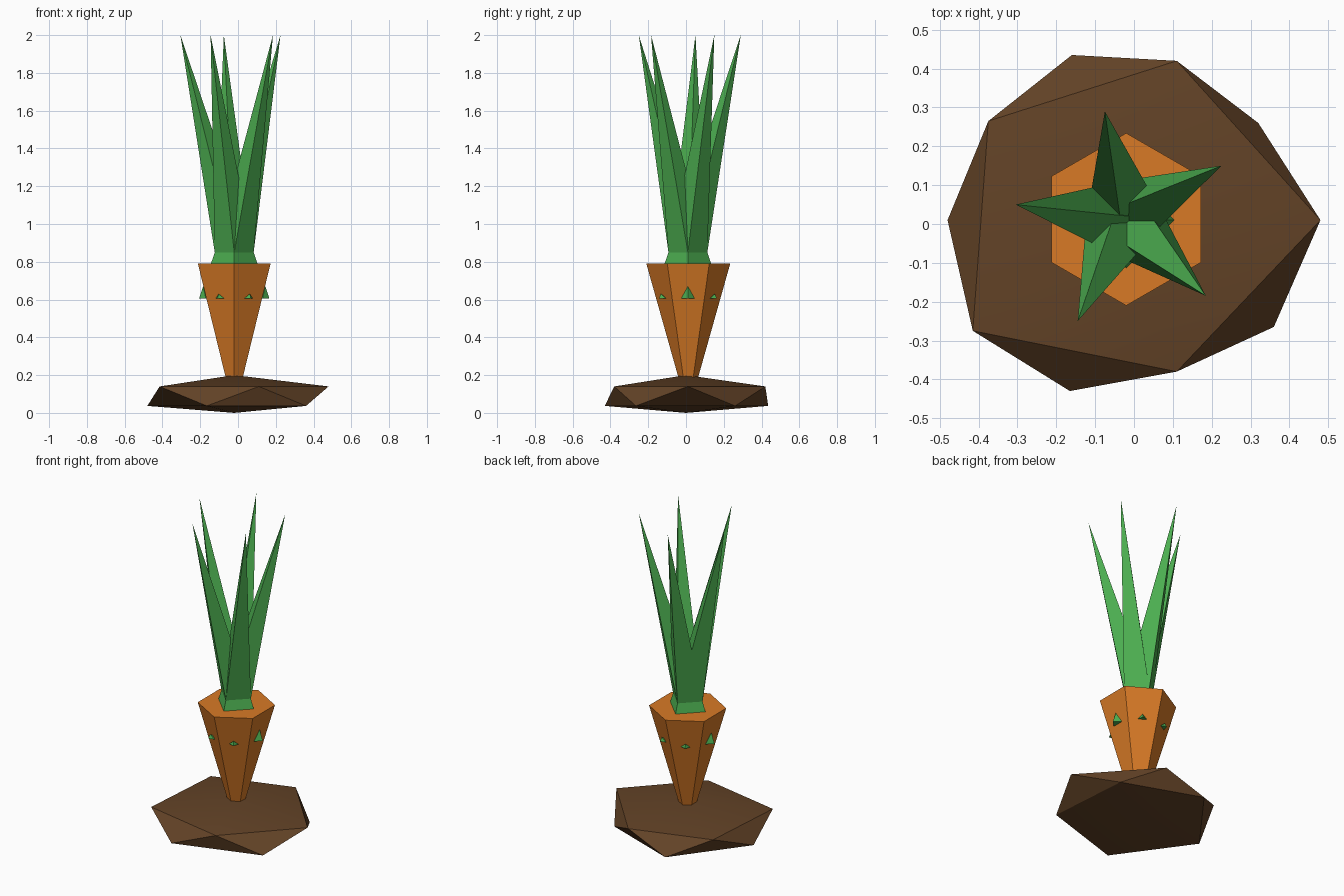
import bpy, bmesh
from math import cos, sin, pi, radians
from mathutils import Vector

cube = bpy.data.objects.get("Cube")
if cube:
    bpy.data.objects.remove(cube)

CX, CY = -0.02, 0.01   # axis of the root and leaves


def material(name, r, g, b):
    m = bpy.data.materials.new(name)
    m.use_nodes = True
    m.diffuse_color = (r, g, b, 1)
    m.node_tree.nodes["Principled BSDF"].inputs["Base Color"].default_value = (r, g, b, 1)
    return m


ORANGE = material("root_orange", 0.69, 0.195, 0.019)
GREEN = material("leaf_green", 0.072, 0.42, 0.08)
BROWN = material("soil_brown", 0.125, 0.056, 0.02)


def hull(name, points, mat):
    """Convex solid around the points, flat shaded."""
    bm = bmesh.new()
    for p in points:
        bm.verts.new(p)
    bmesh.ops.convex_hull(bm, input=bm.verts[:])
    bmesh.ops.dissolve_limit(bm, angle_limit=radians(0.5), verts=bm.verts[:], edges=bm.edges[:])
    bmesh.ops.recalc_face_normals(bm, faces=bm.faces[:])
    mesh = bpy.data.meshes.new(name)
    bm.to_mesh(mesh)
    bm.free()
    mesh.materials.append(mat)
    ob = bpy.data.objects.new(name, mesh)
    bpy.context.collection.objects.link(ob)
    return ob


def ring(n, r, z, start=0.0, x=CX, y=CY):
    return [Vector((x + r * cos(start + 2 * pi * i / n),
                    y + r * sin(start + 2 * pi * i / n), z)) for i in range(n)]


# Soil mound: an uneven squashed icosahedron, softly shaded on top
upper = [(0.48, 0.01), (0.11, 0.42), (-0.375, 0.265), (-0.415, -0.275), (0.11, -0.38)]
lower = [(0.32, 0.26), (-0.16, 0.435), (-0.48, 0.01), (-0.165, -0.43), (0.36, -0.265)]
soil = hull("soil_mound",
            [(x, y, 0.14) for x, y in upper] + [(x, y, 0.037) for x, y in lower]
            + [(CX, 0, 0.2), (CX, 0, 0)], BROWN)
bpy.ops.object.select_all(action='DESELECT')
soil.select_set(True)
bpy.context.view_layer.objects.active = soil
bpy.ops.object.shade_smooth_by_angle(angle=radians(30))

# Tapered six-sided root
hull("root", ring(6, 0.222, 0.79, pi / 2, CX, 0.012) + ring(6, 0.05, 0.18, pi / 2, CX, 0.012), ORANGE)

# Flared square collar under the leaves
hull("leaf_collar", ring(4, 0.125, 0.785) + ring(4, 0.103, 0.85), GREEN)

# Long leaves that share the collar top and lean outwards
tips = [(-0.305, 0.05), (-0.075, 0.29), (0.225, 0.15), (0.185, -0.185), (-0.145, -0.25)]
for i, (x, y) in enumerate(tips):
    hull(f"leaf_{i + 1}", ring(4, 0.103, 0.85) + [(x, y, 2.0)], GREEN)

# Small sprouts around the root, the two side ones standing taller
for i in range(6):
    a = i * pi / 3
    tall = i % 3 == 0
    d, r, h = (0.15, 0.036, 0.065) if tall else (0.15, 0.027, 0.025)
    x, y = CX + d * cos(a), CY + d * sin(a)
    hull(f"sprout_{i + 1}", ring(4, r, 0.605, a, x, y) + [(x + 0.015 * cos(a), y + 0.015 * sin(a), 0.605 + h)], GREEN)
